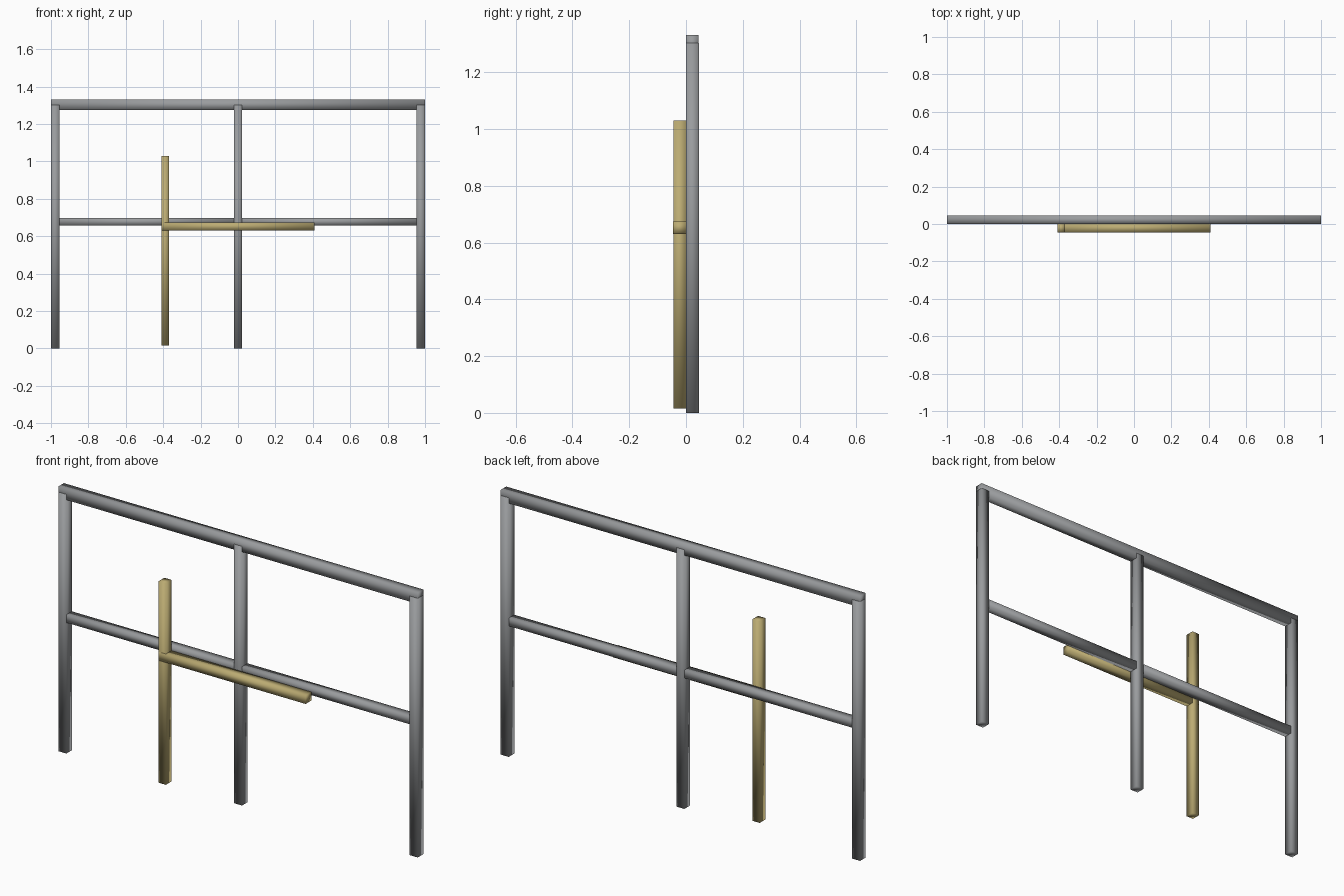
import bpy

if "Cube" in bpy.data.objects:
    bpy.data.objects.remove(bpy.data.objects["Cube"])


def bar(name, x, y, z, mat=None):
    """Square bar given by its min/max extents on each axis, softly shaded."""
    bpy.ops.mesh.primitive_cube_add(size=1)
    ob = bpy.context.object
    ob.name = name
    ob.location = [(a + b) / 2 for a, b in (x, y, z)]
    ob.scale = [b - a for a, b in (x, y, z)]
    bpy.ops.object.transform_apply(location=True, rotation=False, scale=True)
    bpy.ops.object.shade_smooth()
    if mat:
        ob.data.materials.append(mat)
    return ob


wood = bpy.data.materials.new("ochre")
wood.diffuse_color = (0.50, 0.41, 0.17, 1)
wood.use_nodes = True
wood.node_tree.nodes["Principled BSDF"].inputs["Base Color"].default_value = wood.diffuse_color
steel = bpy.data.materials.new("steel_grey")
steel.diffuse_color = (0.32, 0.33, 0.34, 1)
steel.use_nodes = True
steel.node_tree.nodes["Principled BSDF"].inputs["Base Color"].default_value = steel.diffuse_color

W = 0.045          # bar thickness
E = 0.0005         # tiny offset between flush faces

# Frame posts
for name, cx in (("left_post", -1 + W / 2), ("centre_post", 0), ("right_post", 1 - W / 2)):
    bar(name, (cx - W / 2, cx + W / 2), (0, W), (0, 1.303), steel)

# Frame rails
bar("top_rail", (-1, 1), (E, W - E), (1.275, 1.331), steel)
for name, s in (("left_middle_rail", -1), ("right_middle_rail", 1)):
    x = sorted((s * W / 2, s * (1 - W)))
    bar(name, x, (E, W - E), (0.658, 0.698), steel)

# Upright and crossbar mounted on the front
bar("front_upright", (-0.41, -0.37), (-W + E, 0), (0.016, 1.03), wood)
bar("front_crossbar", (-0.41, 0.408), (-W, 0), (0.631, 0.674), wood)
